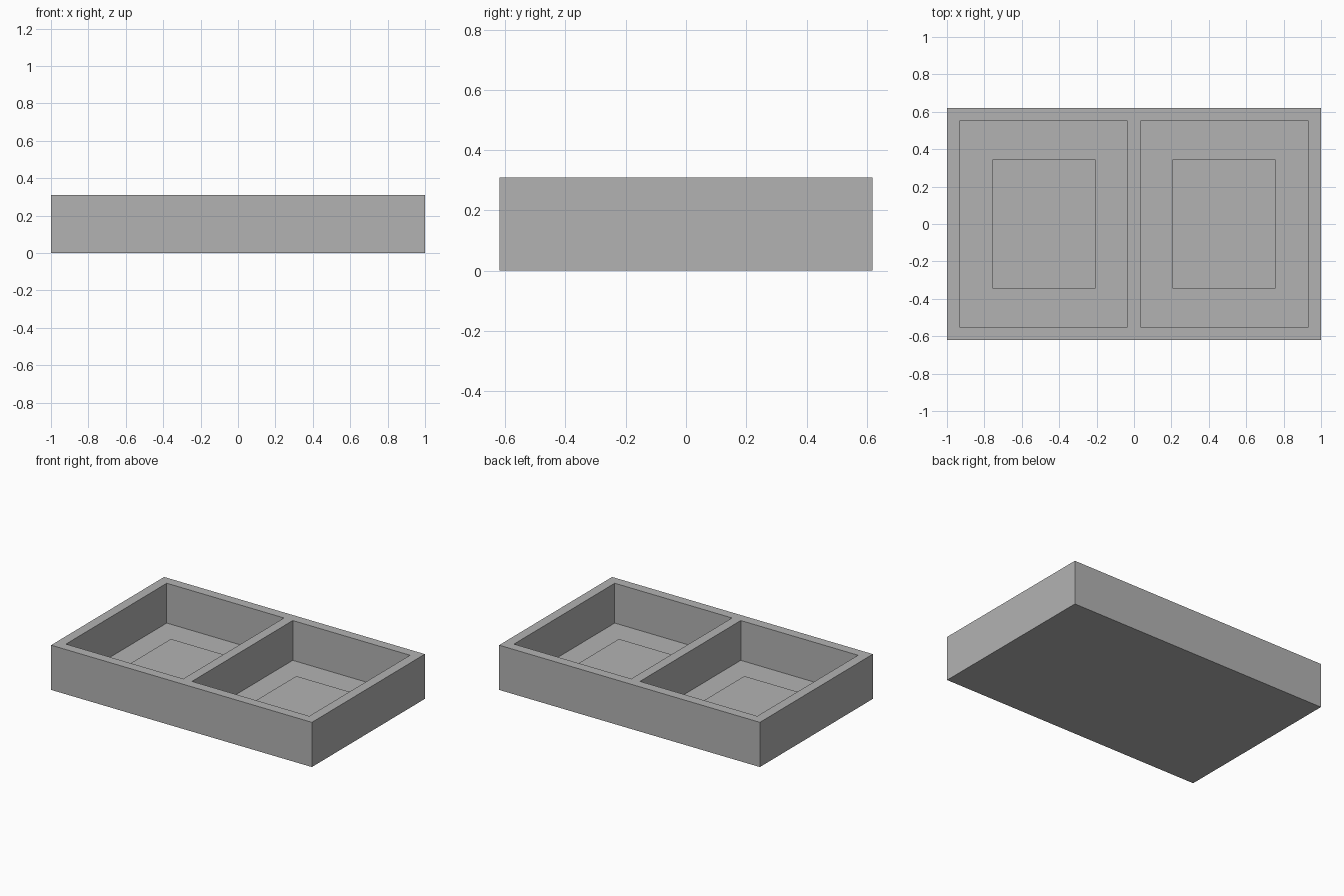
import bpy
import bmesh
from mathutils import Matrix, Vector

cube = bpy.data.objects.get("Cube")
if cube:
    bpy.data.objects.remove(cube, do_unlink=True)

HALF_X, HALF_Y, HEIGHT = 1.0, 0.619, 0.31
WALL = 0.067
FLOOR = 0.034
PAD_TOP = 0.05

grey = bpy.data.materials.new("plain grey")
grey.use_nodes = True
grey.diffuse_color = (0.45, 0.45, 0.45, 1)
grey.node_tree.nodes["Principled BSDF"].inputs["Base Color"].default_value = grey.diffuse_color


def box(bm, lo, hi):
    lo, hi = Vector(lo), Vector(hi)
    matrix = Matrix.Translation((lo + hi) / 2) @ Matrix.Diagonal((*(hi - lo), 1))
    bmesh.ops.create_cube(bm, size=1, matrix=matrix)


def finish(bm, name):
    bmesh.ops.recalc_face_normals(bm, faces=bm.faces)
    mesh = bpy.data.meshes.new(name)
    bm.to_mesh(mesh)
    bm.free()
    mesh.materials.append(grey)
    obj = bpy.data.objects.new(name, mesh)
    bpy.context.collection.objects.link(obj)
    return obj


# Tray block, with its top cut along the wall lines
bm = bmesh.new()
box(bm, (-HALF_X, -HALF_Y, 0), (HALF_X, HALF_Y, HEIGHT))
cuts = [((x, 0, 0), (1, 0, 0)) for x in (WALL - HALF_X, -WALL / 2, WALL / 2, HALF_X - WALL)]
cuts += [((0, y, 0), (0, 1, 0)) for y in (WALL - HALF_Y, HALF_Y - WALL)]
for point, normal in cuts:
    bmesh.ops.bisect_plane(bm, geom=bm.verts[:] + bm.edges[:] + bm.faces[:],
                           plane_co=point, plane_no=normal)

# Two pockets sunk down to the floor
pockets = []
for face in bm.faces:
    c = face.calc_center_median()
    if c.z > HEIGHT - 0.001 and WALL < abs(c.x) < HALF_X - WALL and abs(c.y) < 0.1:
        pockets.append(face)
sunk = bmesh.ops.extrude_discrete_faces(bm, faces=pockets)["faces"]
for face in sunk:
    bmesh.ops.translate(bm, verts=face.verts, vec=(0, 0, FLOOR - HEIGHT))

# Merge the flat strips left by the cuts
bmesh.ops.dissolve_limit(bm, angle_limit=0.01, verts=bm.verts[:], edges=bm.edges[:])
finish(bm, "divided_tray")

# Low raised pad in the middle of each pocket
for side, name in ((-1, "right_pocket_pad"), (1, "left_pocket_pad")):
    bm = bmesh.new()
    x = side * 0.481
    box(bm, (x - 0.275, -0.345, FLOOR), (x + 0.275, 0.345, PAD_TOP))
    finish(bm, name)
